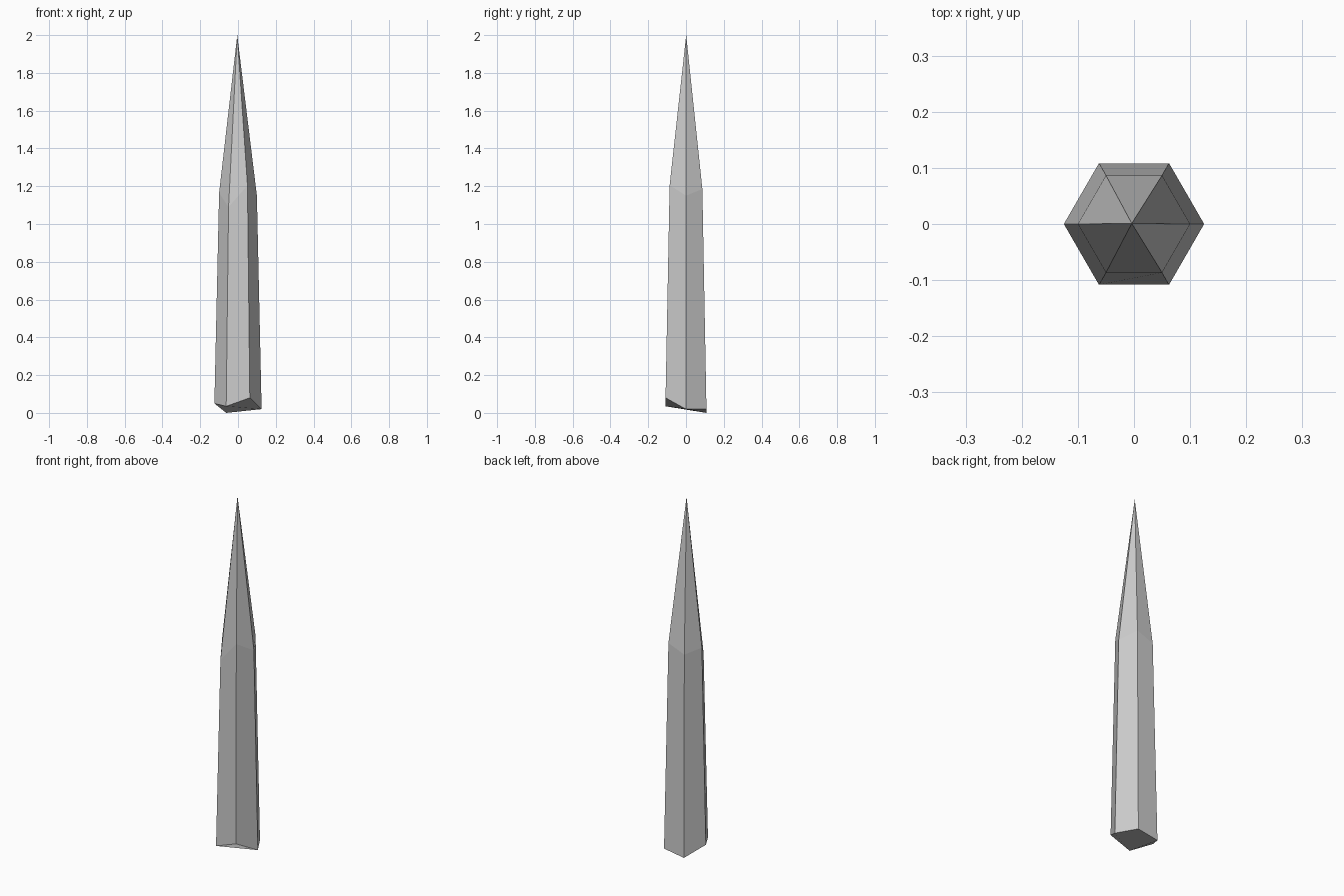
import bpy, bmesh, math

if "Cube" in bpy.data.objects:
    bpy.data.objects.remove(bpy.data.objects["Cube"])

# Uneven ring heights, starting at +x and going counter-clockwise
BASE_Z = [0.02, 0.02, 0.0, 0.05, 0.035, 0.08]
SHOULDER_Z = [1.15, 1.185, 1.145, 1.165, 1.09, 1.205]

bm = bmesh.new()


def ring(radius, heights):
    return [bm.verts.new((radius * math.cos(i * math.pi / 3),
                          radius * math.sin(i * math.pi / 3), z))
            for i, z in enumerate(heights)]


base = ring(0.125, BASE_Z)
shoulder = ring(0.1, SHOULDER_Z)
apex = bm.verts.new((-0.004, 0.001, 2.0))

# Shaft sides and pointed tip
for i in range(6):
    j = (i + 1) % 6
    bm.faces.new((base[i], base[j], shoulder[j], shoulder[i]))
    bm.faces.new((shoulder[i], shoulder[j], apex))

# Jagged broken underside
bm.faces.new(base[::-1])
bmesh.ops.recalc_face_normals(bm, faces=bm.faces[:])

mesh = bpy.data.meshes.new("crystal_shard")
bm.to_mesh(mesh)
bm.free()
bpy.context.collection.objects.link(bpy.data.objects.new("crystal_shard", mesh))
